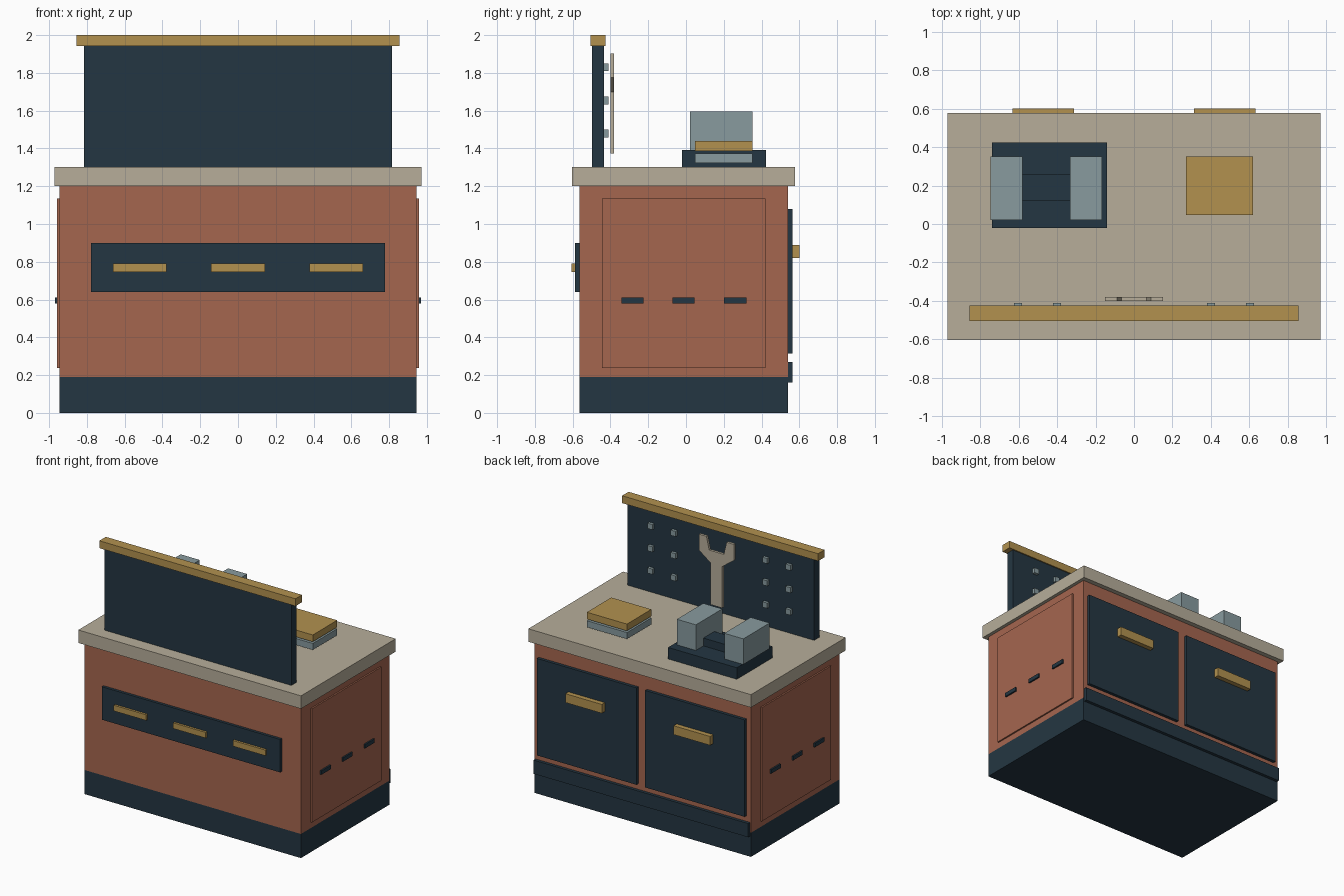
import bpy
import bmesh

old = bpy.data.objects.get("Cube")
if old:
    bpy.data.objects.remove(old, do_unlink=True)


def material(name, r, g, b):
    """Flat material from 0-255 display values, stored linear."""
    lin = [((c / 255 + 0.055) / 1.055) ** 2.4 for c in (r, g, b)] + [1.0]
    mat = bpy.data.materials.new(name)
    mat.use_nodes = True
    mat.diffuse_color = lin
    bsdf = mat.node_tree.nodes["Principled BSDF"]
    bsdf.inputs["Base Color"].default_value = lin
    bsdf.inputs["Roughness"].default_value = 0.8
    return mat


BRICK = material("brick red", 165, 102, 79)
NAVY = material("dark navy", 36, 54, 66)
GOLD = material("ochre", 178, 145, 79)
TAN = material("warm stone", 183, 174, 154)
STEEL = material("blue grey steel", 136, 155, 159)


def add(name, bm, mat):
    bmesh.ops.recalc_face_normals(bm, faces=bm.faces)
    mesh = bpy.data.meshes.new(name)
    bm.to_mesh(mesh)
    bm.free()
    mesh.materials.append(mat)
    obj = bpy.data.objects.new(name, mesh)
    bpy.context.collection.objects.link(obj)
    return obj


def box(name, mat, xs, ys, zs):
    """Box given by its extents along each axis."""
    bm = bmesh.new()
    bmesh.ops.create_cube(bm, size=1)
    for v in bm.verts:
        v.co = [(lo + hi) / 2 + c * (hi - lo)
                for c, (lo, hi) in zip(v.co, (xs, ys, zs))]
    return add(name, bm, mat)


def around(centre, half):
    return centre - half, centre + half


def mirrored(side, lo, hi):
    return tuple(sorted((side * lo, side * hi)))


# Cabinet and worktop
BODY_Y = (-0.565, 0.54)
box("plinth", NAVY, (-0.945, 0.945), BODY_Y, (0, 0.19))
box("cabinet_body", BRICK, (-0.945, 0.945), BODY_Y, (0.19, 1.2))
box("worktop", TAN, (-0.972, 0.972), (-0.603, 0.578), (1.2, 1.302))

# Front rail with three pulls
box("front_rail", NAVY, (-0.778, 0.778), (-0.587, -0.565), (0.64, 0.9))
for i, x in enumerate((-0.52, 0, 0.52)):
    box(f"front_pull_{i + 1}", GOLD, around(x, 0.142), (-0.605, -0.587), (0.747, 0.792))

for side, label in ((1, "left"), (-1, "right")):
    # Side panels with vent slots
    box(f"{label}_side_panel", BRICK, mirrored(side, 0.945, 0.957),
        (-0.444, 0.422), (0.238, 1.135))
    for i, y in enumerate((-0.283, -0.013, 0.261)):
        box(f"{label}_vent_{i + 1}", NAVY, mirrored(side, 0.957, 0.969),
            around(y, 0.059), (0.579, 0.61))
    # Back doors with handles
    box(f"{label}_door", NAVY, mirrored(side, 0.038, 0.907), (0.54, 0.564), (0.315, 1.08))
    box(f"{label}_door_handle", GOLD, mirrored(side, 0.313, 0.632),
        (0.564, 0.602), (0.82, 0.89))
    # Pegs on the tool board
    for x in (0.4, 0.603):
        for z in (1.478, 1.654, 1.83):
            box(f"{label}_peg", STEEL, around(side * x, 0.021),
                (-0.434, -0.411), around(z, 0.021))

box("back_kick_strip", NAVY, (-0.938, 0.938), (0.54, 0.564), (0.162, 0.27))

# Tool board and its cap
box("tool_board", NAVY, (-0.815, 0.815), (-0.498, -0.434), (1.302, 1.942))
box("tool_board_cap", GOLD, (-0.856, 0.856), (-0.506, -0.425), (1.942, 2.0))

# Wrench: half outline mirrored, then extruded
half = [(0.05, 1.373), (0.05, 1.7), (0.152, 1.775), (0.152, 1.902),
        (0.088, 1.902), (0.064, 1.8)]
outline = half + [(-x, z) for x, z in reversed(half)]
bm = bmesh.new()
face = bm.faces.new([bm.verts.new((x, -0.4, z)) for x, z in outline])
solid = bmesh.ops.extrude_face_region(bm, geom=[face])["geom"]
bmesh.ops.translate(bm, vec=(0, 0.02, 0),
                    verts=[g for g in solid if isinstance(g, bmesh.types.BMVert)])
add("wrench", bm, TAN)

# Vise
box("vise_base", NAVY, (-0.74, -0.14), (-0.02, 0.423), (1.302, 1.393))
box("vise_slide", NAVY, (-0.6, -0.32), (0.12, 0.257), (1.393, 1.455))
for label, x in (("outer", -0.663), ("inner", -0.249)):
    box(f"vise_{label}_jaw", STEEL, around(x, 0.083), (0.022, 0.351), (1.393, 1.595))

# Stacked blocks
box("lower_block", STEEL, (0.27, 0.62), (0.047, 0.351), (1.322, 1.373))
box("upper_block", GOLD, (0.27, 0.62), (0.047, 0.351), (1.386, 1.44))
